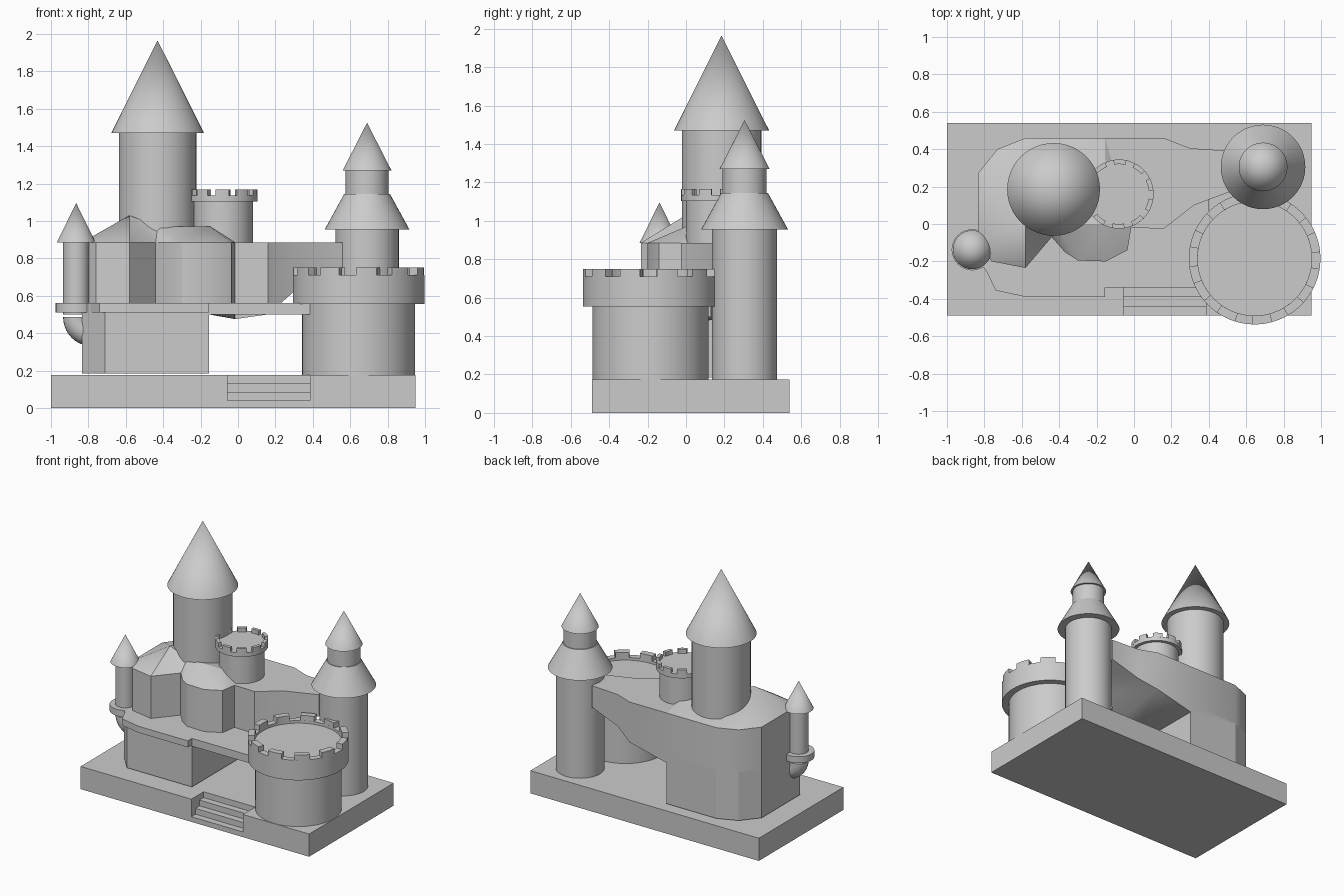
import bpy, bmesh, math
from math import cos, sin, pi

old = bpy.data.objects.get("Cube")
if old:
    bpy.data.objects.remove(old, do_unlink=True)

GREY = (0.6, 0.6, 0.6, 1)
stone = bpy.data.materials.new("plain_grey")
stone.use_nodes = True
stone.diffuse_color = GREY
stone.node_tree.nodes["Principled BSDF"].inputs["Base Color"].default_value = GREY


def finish(name, bm, smooth=False):
    bmesh.ops.recalc_face_normals(bm, faces=bm.faces)
    me = bpy.data.meshes.new(name)
    bm.to_mesh(me)
    bm.free()
    ob = bpy.data.objects.new(name, me)
    bpy.context.collection.objects.link(ob)
    me.materials.append(stone)
    if smooth:
        bpy.ops.object.select_all(action='DESELECT')
        ob.select_set(True)
        bpy.context.view_layer.objects.active = ob
        bpy.ops.object.shade_smooth_by_angle(angle=math.radians(30))
    return ob


def prism(name, points, z0, z1):
    """Extrude a plan outline between two heights."""
    bm = bmesh.new()
    face = bm.faces.new([bm.verts.new((x, y, z0)) for x, y in points])
    top = bmesh.ops.extrude_face_region(bm, geom=[face])["geom"]
    moved = [v for v in top if isinstance(v, bmesh.types.BMVert)]
    bmesh.ops.translate(bm, verts=moved, vec=(0, 0, z1 - z0))
    return finish(name, bm)


def lathe(name, x, y, profile, sides=48):
    """Turn a radius/height profile around a vertical axis."""
    bm = bmesh.new()
    vs = [bm.verts.new((r, 0, z)) for r, z in profile]
    es = [bm.edges.new(pair) for pair in zip(vs, vs[1:])]
    bmesh.ops.spin(bm, geom=vs + es, cent=(0, 0, 0), axis=(0, 0, 1),
                   angle=2 * pi, steps=sides, use_merge=True)
    bmesh.ops.remove_doubles(bm, verts=bm.verts, dist=0.0005)
    bmesh.ops.translate(bm, verts=bm.verts, vec=(x, y, 0))
    return finish(name, bm, True)


def merlons(name, x, y, r_in, r_out, z0, z1, count, fill, turn=0):
    """Ring of curved battlement blocks."""
    for i in range(count):
        start = turn + i * 2 * pi / count
        angles = [start + k / 4 * fill * 2 * pi / count for k in range(5)]
        outer = [(x + r_out * cos(a), y + r_out * sin(a)) for a in angles]
        inner = [(x + r_in * cos(a), y + r_in * sin(a)) for a in reversed(angles)]
        prism(f"{name}_{i + 1}", outer + inner, z0, z1)


# Base slab with a notch for the steps
N0, N1, NY, FY = -0.055, 0.385, -0.34, -0.49
prism("base_slab", [(-1, FY), (N0, FY), (N0, NY), (N1, NY), (N1, FY),
                    (0.95, FY), (0.95, 0.54), (-1, 0.54)], 0, 0.175)
for i, z in enumerate((0.04, 0.085, 0.13)):
    y0 = FY + i * 0.05
    prism(f"step_{i + 1}", [(N0, y0), (N1, y0), (N1, y0 + 0.05), (N0, y0 + 0.05)], 0, z)

# Lower block, terrace and bridge deck
prism("lower_block", [(-0.835, 0.27), (-0.835, -0.2), (-0.71, -0.34), (-0.155, -0.34),
                      (-0.155, 0.46), (-0.58, 0.46), (-0.73, 0.4)], 0.185, 0.56)
prism("terrace", [(-0.82, -0.1), (-0.79, -0.25), (-0.74, -0.355), (-0.58, -0.39),
                  (-0.155, -0.39), (-0.155, -0.1)], 0.51, 0.56)
prism("bridge_deck", [(-0.155, -0.34), (0.4, -0.34), (0.4, 0.13), (0.32, 0.1),
                      (0.16, -0.02), (0, 0), (-0.155, 0.1)], 0.5, 0.56)

# Upper hall: plan outline, varied underside and a humped roof
plan = [(-0.835, 0.27), (-0.835, -0.1), (-0.76, -0.2), (-0.58, -0.235), (-0.44, -0.07),
        (-0.37, -0.15), (-0.3, -0.195), (-0.15, -0.2), (-0.035, -0.14), (-0.015, -0.02),
        (0.16, -0.025), (0.32, 0.1), (0.56, 0.19), (0.53, 0.39), (0.3, 0.405),
        (0.16, 0.46), (-0.155, 0.46), (-0.58, 0.46), (-0.73, 0.4)]
under = {9: 0.475, 10: 0.5, 11: 0.64, 12: 0.72, 13: 0.72, 14: 0.64, 15: 0.575, 16: 0.5}
bm = bmesh.new()
low = [bm.verts.new((x, y, under.get(i, 0.56))) for i, (x, y) in enumerate(plan)]
top = [bm.verts.new((x, y, 0.885)) for x, y in plan]
n = len(plan)
for i in range(n):
    j = (i + 1) % n
    bm.faces.new((low[i], low[j], top[j], top[i]))
floor = bm.faces.new(low[::-1])
left, mid, right = [bm.verts.new(p) for p in
                    ((-0.58, 0, 1.03), (-0.43, 0, 0.97), (-0.15, 0, 0.97))]
for a, peak in ((17, left), (18, left), (0, left), (1, left), (2, left), (3, left),
                (4, mid), (5, mid), (7, right), (8, right)):
    bm.faces.new((top[a], top[(a + 1) % n], peak))
bm.faces.new((top[4], mid, left))
bm.faces.new((top[6], top[7], right))
bm.faces.new((top[6], right, mid))
bm.faces.new((top[17], left, mid))
bm.faces.new((top[16], top[17], mid))
bm.faces.new((top[16], mid, right))
bm.faces.new((top[9], top[16], right))
deck = bm.faces.new(top[9:17])
bmesh.ops.triangulate(bm, faces=[floor, deck])
finish("upper_hall", bm, True)

# Tall main tower and its cone
lathe("main_tower", -0.43, 0.185, [(0, 0.6), (0.207, 0.6), (0.207, 1.475), (0, 1.475)])
lathe("main_tower_roof", -0.43, 0.185, [(0, 1.47), (0.248, 1.47), (0, 1.965)])

# Crenellated turret beside the main tower
lathe("turret", -0.08, 0.16, [(0, 0.7), (0.16, 0.7), (0.16, 1.103), (0.185, 1.103),
                              (0.185, 1.135), (0, 1.135)])
merlons("turret_merlon", -0.08, 0.16, 0.16, 0.185, 1.13, 1.167, 10, 0.6, 0.1)

# Corner tower with flared roof and lantern
lathe("corner_tower", 0.69, 0.305, [(0, 0.17), (0.17, 0.17), (0.17, 0.96), (0, 0.96)])
lathe("corner_tower_flare", 0.69, 0.305, [(0, 0.955), (0.226, 0.955), (0.122, 1.145), (0, 1.145)])
lathe("corner_lantern", 0.69, 0.305, [(0, 1.14), (0.115, 1.14), (0.115, 1.275), (0, 1.275)])
lathe("corner_lantern_roof", 0.69, 0.305, [(0, 1.27), (0.13, 1.27), (0, 1.525)])

# Wide round tower with battlements
lathe("round_tower", 0.645, -0.185, [(0, 0.17), (0.302, 0.17), (0.302, 0.555), (0.352, 0.555),
                                    (0.352, 0.71), (0.305, 0.71), (0.305, 0.69), (0, 0.69)], 64)
merlons("round_tower_merlon", 0.645, -0.185, 0.305, 0.352, 0.705, 0.75, 11, 0.55, 0.1)

# Small corner turret on a round shelf
TX, TY = -0.865, -0.138
lathe("small_turret", TX, TY, [(0, 0.5), (0.07, 0.5), (0.07, 0.89), (0, 0.89)], 32)
lathe("small_turret_roof", TX, TY, [(0, 0.885), (0.104, 0.885), (0, 1.095)], 32)
lathe("small_turret_shelf", TX, TY, [(0, 0.51), (0.11, 0.51), (0.11, 0.56), (0, 0.56)], 32)

# Curved bracket under the shelf, swept into the lower block
bm = bmesh.new()
SIDES, BENDS = 24, 10
ring = bmesh.ops.create_circle(bm, segments=SIDES, radius=0.07, cap_ends=False)["verts"]
bmesh.ops.translate(bm, verts=ring, vec=(TX, TY, 0.485))
rim = list({e for v in ring for e in v.link_edges})
bmesh.ops.spin(bm, geom=ring + rim, cent=(TX + 0.085, TY, 0.485), axis=(0, -1, 0),
               angle=pi / 2, steps=BENDS)
if min(v.co.z for v in bm.verts) > 0.45:
    for v in bm.verts:
        v.co.z = 0.97 - v.co.z
bmesh.ops.holes_fill(bm, edges=bm.edges, sides=0)
finish("turret_bracket", bm, True)
